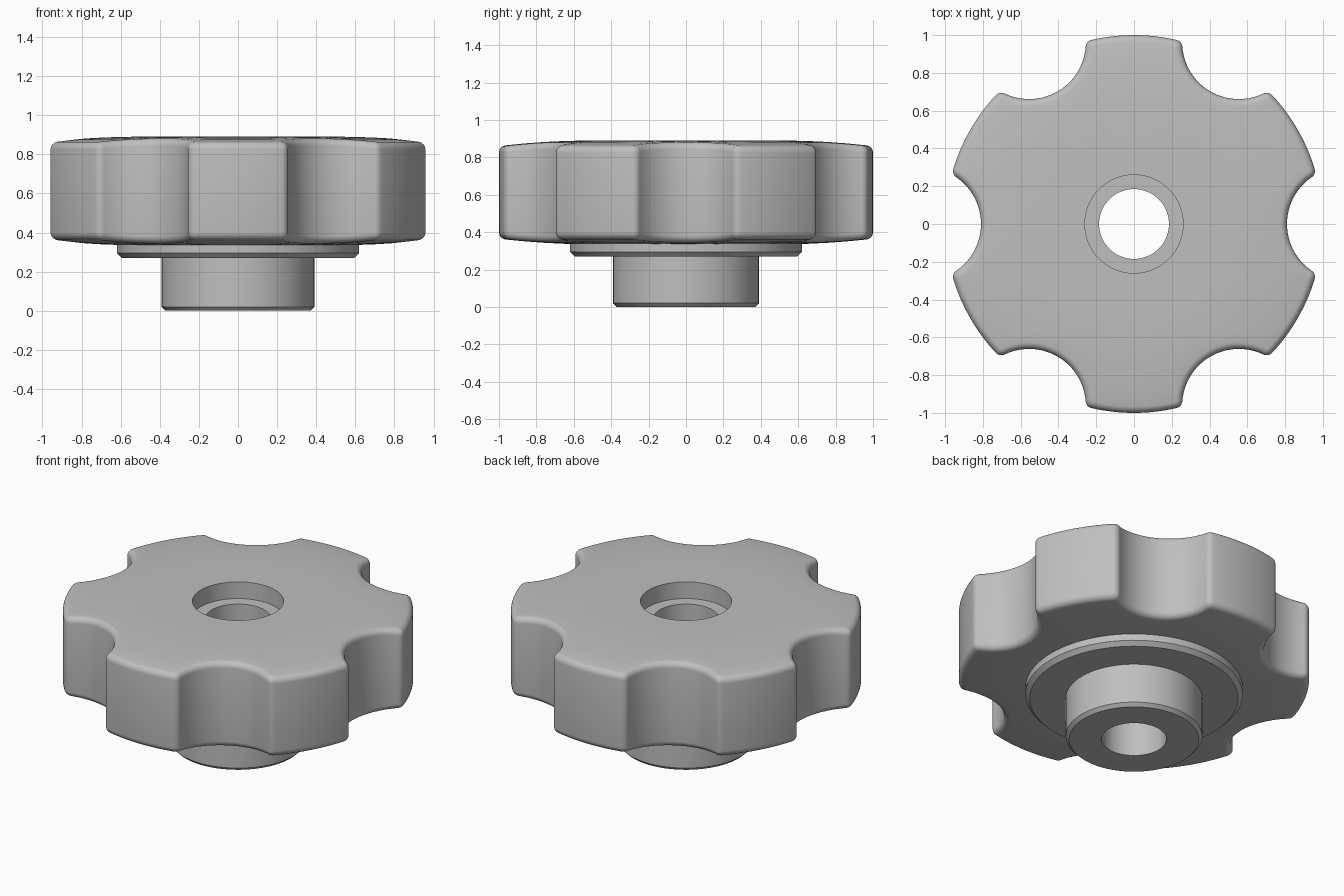
import bpy
import bmesh
from math import sin, cos, acos, atan2, pi, tau

cube = bpy.data.objects.get("Cube")
if cube:
    bpy.data.objects.remove(cube)

grey = bpy.data.materials.new("satin grey")
grey.use_nodes = True
colour = (0.52, 0.52, 0.52, 1)
grey.diffuse_color = colour
grey.node_tree.nodes["Principled BSDF"].inputs["Base Color"].default_value = colour


def ring_solid(name, rings):
    """Join a cycle of equal point rings into a closed hollow solid."""
    bm = bmesh.new()
    loops = [[bm.verts.new(p) for p in ring] for ring in rings]
    count = len(loops[0])
    for k, a in enumerate(loops):
        b = loops[(k + 1) % len(loops)]
        for i in range(count):
            j = (i + 1) % count
            bm.faces.new((a[i], a[j], b[j], b[i]))
    bmesh.ops.recalc_face_normals(bm, faces=bm.faces)
    mesh = bpy.data.meshes.new(name)
    bm.to_mesh(mesh)
    bm.free()
    mesh.materials.append(grey)
    obj = bpy.data.objects.new(name, mesh)
    bpy.context.collection.objects.link(obj)
    bpy.ops.object.select_all(action="DESELECT")
    obj.select_set(True)
    bpy.context.view_layer.objects.active = obj
    bpy.ops.object.shade_smooth_by_angle(angle=0.55)
    return obj


# Grip outline: six scallops, rounded corners and lobe arcs, each point with its normal
CENTRE, SCOOP, CORNER, EDGE = 1.11, 0.30, 0.04, 0.035
LOBES, TOP, BOTTOM, BORE = 6, 0.89, 0.335, 0.26
reach = 1 - CORNER
turn = acos((CENTRE**2 + reach**2 - (SCOOP + CORNER)**2) / (2 * CENTRE * reach))
cx, cy = reach * cos(turn), reach * sin(turn)
sweep = atan2(cy, CENTRE - cx)


def arc(x, y, radius, start, end, steps, sign=1):
    pts = []
    for i in range(steps):
        t = start + (end - start) * i / steps
        pts.append((x + radius * cos(t), y + radius * sin(t), sign * cos(t), sign * sin(t)))
    return pts


sector = arc(CENTRE, 0, SCOOP, pi + sweep, pi - sweep, 24, -1)
sector += arc(cx, cy, CORNER, -sweep, turn, 8)
sector += arc(0, 0, 1, turn, tau / LOBES - turn, 16)
sector += arc(cx * cos(tau / LOBES) + cy * sin(tau / LOBES),
              cx * sin(tau / LOBES) - cy * cos(tau / LOBES),
              CORNER, tau / LOBES - turn, tau / LOBES + sweep, 8)
outline = []
for k in range(LOBES):
    c, s = cos(k * tau / LOBES), sin(k * tau / LOBES)
    outline += [(x * c - y * s, x * s + y * c, nx * c - ny * s, nx * s + ny * c)
                for x, y, nx, ny in sector]


def drop(x, y):
    """Gentle doming of the grip faces toward the rim."""
    r = (x * x + y * y) ** 0.5
    return 0.03 * max(0, (r - 0.5) / 0.5) ** 2


def face_rings(height, side):
    rings = []
    # flat area, blending from the round bore to the scalloped outline
    for t in (0, 0.2, 0.4, 0.55, 0.7, 0.85):
        ring = []
        for x, y, nx, ny in outline:
            ex, ey = x - EDGE * nx, y - EDGE * ny
            r = (ex * ex + ey * ey) ** 0.5
            scale = (BORE + (r - BORE) * t) / r
            px, py = ex * scale, ey * scale
            ring.append((px, py, height - side * drop(px, py)))
        rings.append(ring)
    # rounded rim
    for k in range(7):
        a = k / 6 * pi / 2
        inset = EDGE * (1 - sin(a))
        ring = []
        for x, y, nx, ny in outline:
            px, py = x - inset * nx, y - inset * ny
            ring.append((px, py, height - side * (drop(px, py) + EDGE * (1 - cos(a)))))
        rings.append(ring)
    return rings


ring_solid("scalloped_grip", face_rings(TOP, 1) + face_rings(BOTTOM, -1)[::-1])

# Hub with collar, bore and the step at the bottom of the counterbore
BORE_R, STEP = 0.185, 0.785
profile = [(BORE_R, 0), (0.37, 0), (0.39, 0.02), (0.39, 0.27), (0.595, 0.27),
           (0.62, 0.295), (0.62, 0.36), (0.28, 0.36), (0.28, STEP), (BORE_R, STEP)]
SIDES = 96
ring_solid("hub", [[(r * cos(i * tau / SIDES), r * sin(i * tau / SIDES), z)
                    for i in range(SIDES)] for r, z in profile])
